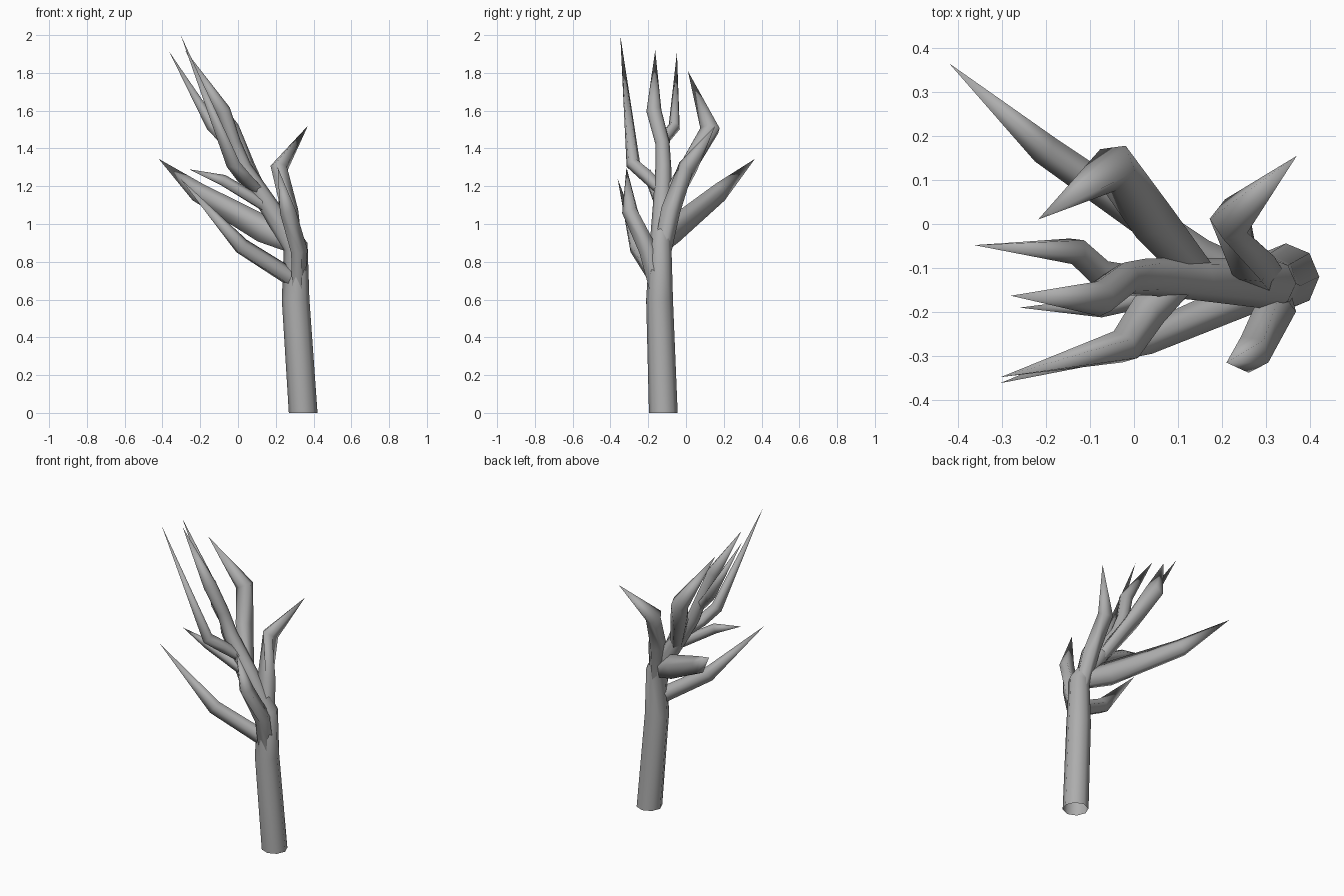
import bpy, bmesh, math
from mathutils import Vector

if "Cube" in bpy.data.objects:
    bpy.data.objects.remove(bpy.data.objects["Cube"])

bark = bpy.data.materials.new("bark")
bark.diffuse_color = (.42, .42, .42, 1)
bark.use_nodes = True
bark.node_tree.nodes["Principled BSDF"].inputs["Base Color"].default_value = bark.diffuse_color

def limb(name, pts, sides, is_trunk=False):
    """Tapered faceted limb, open at the root: pts = (x, y, z, side radius, upper radius); last is the tip."""
    P = [Vector(p[:3]) for p in pts]
    verts, faces = [], []
    rings = len(P) - 1
    for i in range(rings):
        t = (P[i + 1] - P[i]).normalized()
        if i > 0:
            t = (t + (P[i] - P[i - 1]).normalized()).normalized()
        elif is_trunk:
            t = Vector((0, 0, 1))
        # keep the ring frame stable, also for near-vertical limbs
        side = Vector((0, 1, 0)) if is_trunk else t.cross(Vector((0, 0, 1))).normalized()
        side = (side - t * side.dot(t)).normalized()
        up = side.cross(t)
        for k in range(sides):
            a = 2 * math.pi * k / sides + math.pi / 2
            verts.append(P[i] + side * pts[i][3] * math.cos(a) + up * pts[i][4] * math.sin(a))
    verts.append(P[-1])
    tip = len(verts) - 1
    for i in range(rings):
        for k in range(sides):
            a, b = i * sides + k, i * sides + (k + 1) % sides
            faces.append((a, b, tip) if i == rings - 1 else (a, b, b + sides, a + sides))
    # a temporary root cap makes the outward normals unambiguous
    faces.append(tuple(reversed(range(sides))))
    me = bpy.data.meshes.new(name)
    me.from_pydata([tuple(v) for v in verts], [], faces)
    me.materials.append(bark)
    bm = bmesh.new()
    bm.from_mesh(me)
    bmesh.ops.recalc_face_normals(bm, faces=bm.faces)
    bm.faces.ensure_lookup_table()
    bmesh.ops.delete(bm, geom=[bm.faces[-1]], context='FACES_ONLY')
    for f in bm.faces:
        f.smooth = True
    bm.to_mesh(me)
    bm.free()
    ob = bpy.data.objects.new(name, me)
    bpy.context.collection.objects.link(ob)
    return ob

# trunk, running on into the leader
limb("trunk", [(.345, -.12, 0, .076, .076), (.305, -.14, .6, .071, .073),
               (.305, -.135, .88, .058, .066), (.14, -.125, 1.13, .048, .05),
               (.03, -.12, 1.3, .042, .042), (-.02, -.125, 1.43, .038, .036),
               (-.08, -.17, 1.6, .04, .04), (-.28, -.163, 1.92, 0, 0)], 8, True)

# branches, from lowest to highest; roots start inside the trunk
limb("front_branch", [(.307, -.14, .57, .045, .045), (.32, -.2, .86, .048, .052),
                      (.265, -.295, 1.07, .045, .045), (.21, -.315, 1.3, 0, 0)], 5)
limb("low_left_branch", [(.305, -.145, .7, .045, .05), (.02, -.265, .88, .037, .046),
                         (-.305, -.362, 1.24, 0, 0)], 5)
limb("back_left_branch", [(.28, -.13, .9, .04, .06), (.14, -.07, .965, .045, .078),
                          (-.21, .175, 1.165, .037, .056), (-.42, .365, 1.345, 0, 0)], 5)
limb("right_branch", [(.3, -.135, .82, .05, .05), (.265, -.085, 1.07, .055, .055),
                      (.22, .01, 1.3, .048, .055), (.37, .155, 1.52, 0, 0)], 5)
limb("small_left_branch", [(.17, -.13, 1.08, .03, .035), (-.08, -.19, 1.23, .024, .032),
                           (-.26, -.19, 1.29, 0, 0)], 5)
limb("front_left_branch", [(.11, -.125, 1.175, .035, .03), (.03, -.2, 1.25, .046, .036),
                           (-.025, -.28, 1.32, .043, .036), (-.303, -.348, 2.0, 0, 0)], 5)
limb("back_branch", [(.15, -.12, 1.1, .04, .04), (.04, .01, 1.31, .055, .046),
                     (-.045, .13, 1.5, .055, .055), (-.218, .01, 1.81, 0, 0)], 5)
limb("upper_left_branch", [(-.0, -.125, 1.37, .032, .032), (-.08, -.11, 1.46, .034, .033),
                           (-.135, -.06, 1.52, .032, .036), (-.363, -.048, 1.91, 0, 0)], 5)
